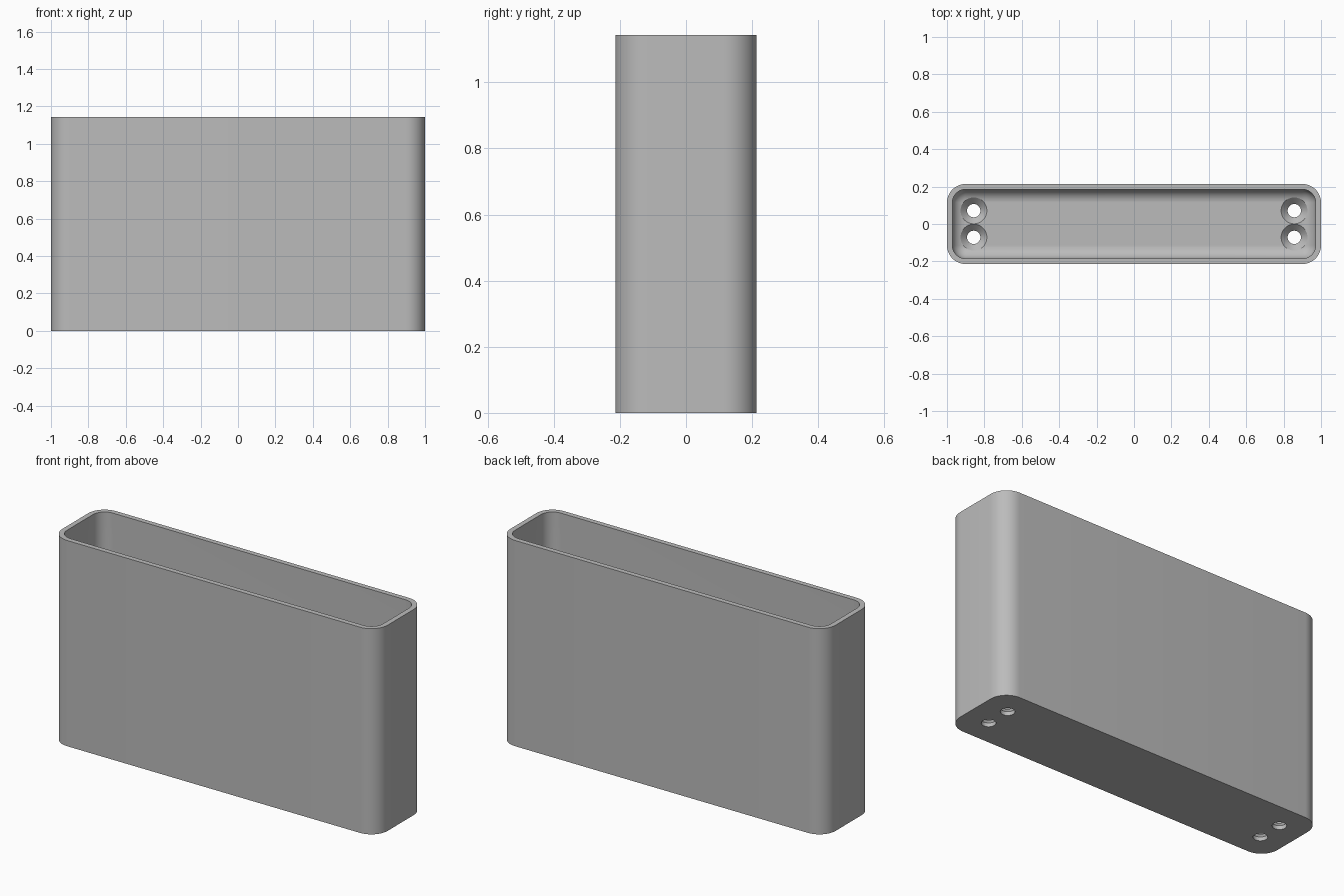
import bpy, bmesh
from math import sin, cos, pi, radians

if "Cube" in bpy.data.objects:
    bpy.data.objects.remove(bpy.data.objects["Cube"])

HALF_X, HALF_Y, HEIGHT = 1.0, 0.214, 1.143
WALL, FLOOR, CORNER = 0.0286, 0.057, 0.1
FILLET = CORNER - WALL - 0.001

grey = bpy.data.materials.new("plain grey")
grey.use_nodes = True
colour = (0.5, 0.5, 0.5, 1)
grey.diffuse_color = colour
grey.node_tree.nodes["Principled BSDF"].inputs["Base Color"].default_value = colour


def rounded_ring(bm, inset, z, steps=12):
    """Rounded rectangle of vertices, inset from the outer outline."""
    r = CORNER - inset
    cx, cy = HALF_X - CORNER, HALF_Y - CORNER
    ring = []
    for q, (sx, sy) in enumerate([(1, 1), (-1, 1), (-1, -1), (1, -1)]):
        for i in range(steps + 1):
            a = (q + i / steps) * pi / 2
            ring.append(bm.verts.new((sx * cx + r * cos(a), sy * cy + r * sin(a), z)))
    return ring


def circle_ring(bm, x, y, r, z, steps=48):
    return [bm.verts.new((x + r * cos(2 * pi * i / steps), y + r * sin(2 * pi * i / steps), z))
            for i in range(steps)]


def loft(bm, rings):
    """Join rings in order and cap both ends."""
    bm.faces.new(rings[0])
    for a, b in zip(rings, rings[1:]):
        for i in range(len(a)):
            j = (i + 1) % len(a)
            bm.faces.new((a[i], a[j], b[j], b[i]))
    bm.faces.new(rings[-1])


def make_object(name, bm):
    bmesh.ops.recalc_face_normals(bm, faces=bm.faces)
    mesh = bpy.data.meshes.new(name)
    bm.to_mesh(mesh)
    bm.free()
    mesh.materials.append(grey)
    obj = bpy.data.objects.new(name, mesh)
    bpy.context.collection.objects.link(obj)
    return obj


# Open box: outer wall, rim, inner wall, rounded transition to the floor
bm = bmesh.new()
rings = [rounded_ring(bm, 0, 0), rounded_ring(bm, 0, HEIGHT), rounded_ring(bm, WALL, HEIGHT)]
for i in range(11):
    a = i / 10 * pi / 2
    rings.append(rounded_ring(bm, WALL + FILLET * (1 - cos(a)), FLOOR + FILLET * (1 - sin(a))))
loft(bm, rings)
box = make_object("open_box", bm)

# Four countersunk screw holes through the floor
bm = bmesh.new()
for x in (-0.857, 0.857):
    for y in (-0.0714, 0.0714):
        profile = [(0.0357, -0.05), (0.0357, 0.0215), (0.0705, FLOOR), (0.0705, 0.2)]
        loft(bm, [circle_ring(bm, x, y, r, z) for r, z in profile])
cutter = make_object("screw_hole_cutter", bm)
cutter.hide_render = True

mod = box.modifiers.new("screw_holes", "BOOLEAN")
mod.operation = "DIFFERENCE"
mod.solver = "EXACT"
mod.object = cutter
bpy.ops.object.select_all(action="DESELECT")
bpy.context.view_layer.objects.active = box
box.select_set(True)
bpy.ops.object.modifier_apply(modifier=mod.name)
bpy.data.objects.remove(cutter)

# Smooth curves with crisp rim and hole edges
bpy.ops.object.shade_smooth_by_angle(angle=radians(30))
